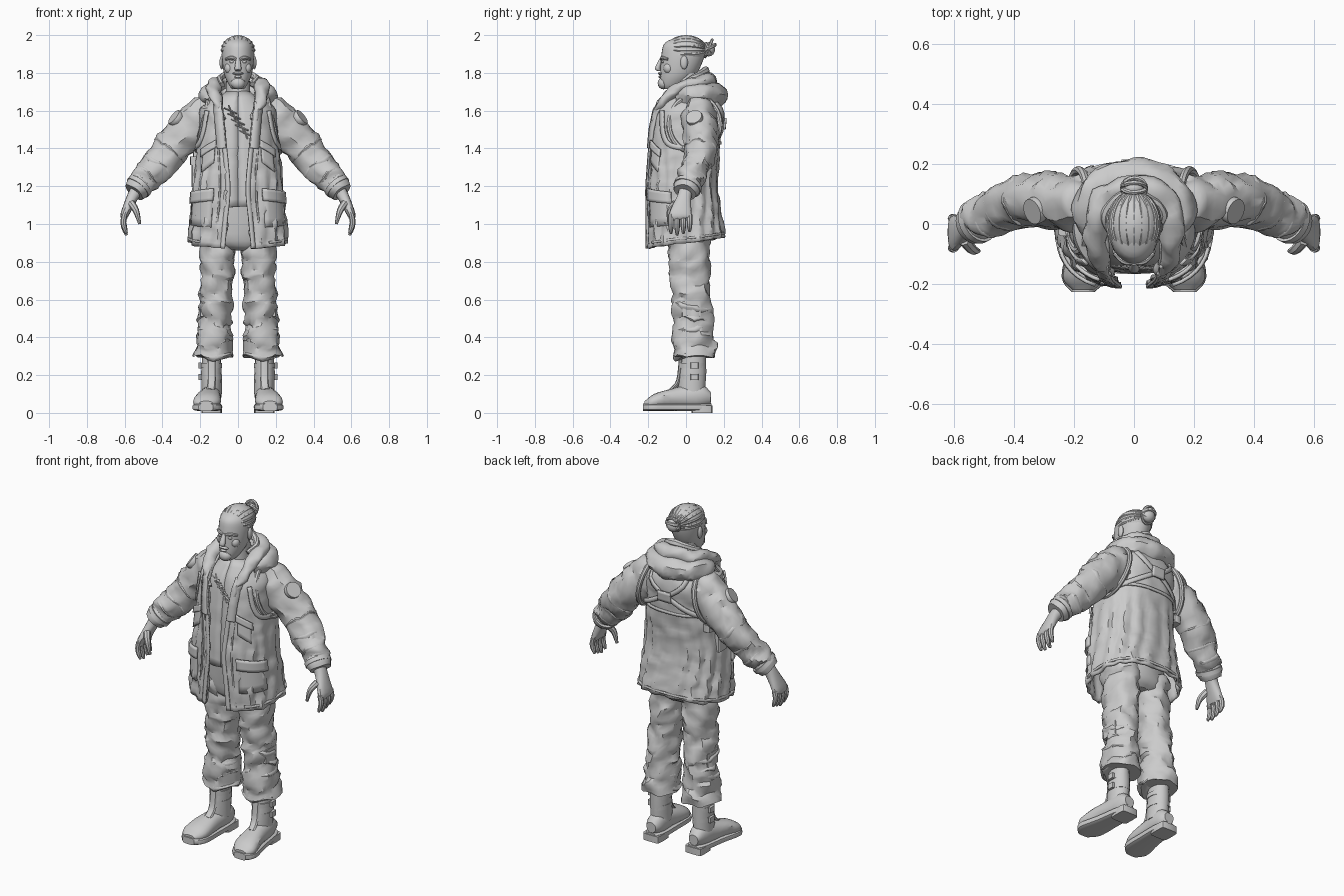
import bpy, bmesh, math
from math import sin, cos, pi
from mathutils import Vector, noise

cube = bpy.data.objects.get("Cube")
if cube:
    bpy.data.objects.remove(cube)

SHADE = (.6, .6, .6, 1)
grey = bpy.data.materials.new("plain_grey")
grey.use_nodes = True
grey.diffuse_color = SHADE
grey.node_tree.nodes["Principled BSDF"].inputs["Base Color"].default_value = SHADE

ACROSS, ALONG, UP = Vector((1, 0, 0)), Vector((0, 1, 0)), Vector((0, 0, 1))
SQUARE = .8   # exponent of the jacket's squarish cross-section


def make(name, points, faces, side=1, thickness=0, crease=0):
    """Mesh object from points; side=-1 mirrors it, crease adds cloth folds."""
    bm = bmesh.new()
    verts = []
    for point in points:
        place = Vector((point.x * 14, point.y * 14, point.z * 22))
        point = point + noise.noise_vector(place) * crease
        verts.append(bm.verts.new((point.x * side, point.y, point.z)))
    for face in faces:
        bm.faces.new([verts[index] for index in face])
    bmesh.ops.recalc_face_normals(bm, faces=bm.faces)
    mesh = bpy.data.meshes.new(name)
    bm.to_mesh(mesh)
    bm.free()
    mesh.shade_smooth()
    mesh.set_sharp_from_angle(angle=math.radians(35))
    mesh.materials.append(grey)
    thing = bpy.data.objects.new(name, mesh)
    bpy.context.collection.objects.link(thing)
    if thickness:
        solid = thing.modifiers.new("thickness", "SOLIDIFY")
        solid.thickness, solid.offset = thickness, 0


def smooth(rows, steps, closed=False):
    """Catmull-Rom curve through rows of equal length."""
    out, count = [], len(rows)

    def pick(index):
        return rows[index % count] if closed else rows[max(0, min(count - 1, index))]

    for i in range(count if closed else count - 1):
        for step in range(steps):
            t = step / steps
            out.append([b + t * (c - a + t * (2 * a - 5 * b + 4 * c - d + t * (3 * b - a - 3 * c + d))) / 2
                        for a, b, c, d in zip(pick(i - 1), pick(i), pick(i + 1), pick(i + 2))])
    return out if closed else out + [list(rows[-1])]


def power(value, exponent):
    return math.copysign(abs(value) ** exponent, value)


def loft(name, rows, side=1, sides=16, steps=4, flat=1, square=1, axis=None, ref=ALONG, closed=False, crease=0):
    """Skin of rings; a row is x, y, z, radius and, if not radius * flat, the radius along ref."""
    rows = smooth([row if len(row) > 4 else (*row, row[3] * flat) for row in rows], steps, closed)
    count, points = len(rows), []
    for i, (x, y, z, wide, deep) in enumerate(rows):
        before = rows[i - 1] if closed else rows[max(i - 1, 0)]
        after = rows[(i + 1) % count] if closed else rows[min(i + 1, count - 1)]
        tangent = axis or (Vector(after[:3]) - Vector(before[:3])).normalized()
        u = tangent.cross(ref).normalized()
        v = u.cross(tangent).normalized()
        for j in range(sides):
            turn = 2 * pi * j / sides
            points.append(Vector((x, y, z)) + u * power(cos(turn), square) * wide + v * power(sin(turn), square) * deep)
    faces = []
    for i in range(count if closed else count - 1):
        low, high = i * sides, (i + 1) % count * sides
        faces += [(low + j, low + (j + 1) % sides, high + (j + 1) % sides, high + j) for j in range(sides)]
    if not closed:
        faces += [range(sides), range(len(points) - sides, len(points))]
    make(name, points, faces, side, crease=crease)


def column(name, rows, **options):
    """Upright loft; a row is z, half width, front y, back y."""
    loft(name, [(0, (front + back) / 2, z, wide, (back - front) / 2) for z, wide, front, back in rows],
         axis=UP, sides=28, **options)


def band(name, centre, axis, radius, half, side=1, flat=1, crease=0, bulge=.85):
    """Short ring around a limb, slimmer at both ends."""
    axis = Vector(axis).normalized()
    rows = [(*(Vector(centre) + axis * half * end), radius * (bulge if end else 1)) for end in (-1, 0, 1)]
    loft(name, rows, side, sides=22, flat=flat, axis=axis, crease=crease)


def blob(name, centre, size, side=1, sides=12):
    x, y, z = centre
    turns = [pi * (i + .1) / 8 for i in range(9)]
    loft(name, [(x, y, z - size[2] * cos(t), size[0] * abs(sin(t)), size[1] * abs(sin(t))) for t in turns],
         side, sides=sides, steps=1, axis=UP)


def block(name, centre, half_sizes, side=1):
    """Box with slightly rounded upright corners."""
    x, y, z = centre
    wide, deep, high = half_sizes
    loft(name, [(x, y, z - high, wide, deep), (x, y, z + high, wide, deep)], side, steps=1, square=.3, axis=UP)


def sheet(name, surface, columns, rows, side=1, thickness=.01, crease=0):
    points = [surface(i / columns, j / rows) for j in range(rows + 1) for i in range(columns + 1)]
    step = columns + 1
    corners = [j * step + i for j in range(rows) for i in range(columns)]
    make(name, points, [(c, c + 1, c + step + 1, c + step) for c in corners], side, thickness, crease)


# Jacket body: z, half width, front y, back y
COAT = [(.9, .255, -.2, .2), (1.2, .23, -.2, .155), (1.5, .2, -.18, .18), (1.6, .2, -.16, .19), (1.7, .1, -.1, .14)]
HEM, COLLAR = COAT[0][0], COAT[-1][0]


def coat_row(z):
    z = max(HEM, min(COLLAR, z))
    for low, high in zip(COAT, COAT[1:]):
        if z <= high[0]:
            t = (z - low[0]) / (high[0] - low[0])
            return [a + (b - a) * t for a, b in zip(low, high)]


def coat(turn, z, lift=0):
    """Point on the jacket; turn is 0 at the front, pi at the back, positive to +x."""
    _, wide, front, back = coat_row(z)
    drop = -.1 * cos(turn) * max(0, 1.2 - z)
    return Vector(((wide + lift) * power(sin(turn), SQUARE),
                   (front + back) / 2 - ((back - front) / 2 + lift) * power(cos(turn), SQUARE), z + drop))


def opening(z):
    gap = .04 + .1 * abs(z - 1.2)
    return math.asin(min(1, gap / coat_row(z)[1]) ** (1 / SQUARE))


def jacket(u, v):
    z = HEM + (COLLAR - HEM) * v
    start = opening(z)
    turn = start + 2 * (pi - start) * u
    return coat(turn, z, .007 * sin(turn * 17 + 2 * sin(z * 9)) * max(0, min(1, 4.5 - 3 * z)))


def patch(name, turns, heights, lift, side=1, slant=0):
    """Raised panel lying on the jacket."""
    (left, right), (low, high) = turns, heights
    sheet(name, lambda u, v: coat(left + (right - left) * u, low + (high - low) * v + slant * (u - .5), lift),
          6, 4, side, thickness=.012)


def strap(name, path, width, side=1, lift=.014):
    """Ribbon lying on the jacket along a path of turn and z."""
    path = smooth(path, 6)
    last = len(path) - 1

    def surface(u, v):
        i = round(v * last)
        point = coat(*path[i], lift)
        along = coat(*path[min(i + 1, last)]) - coat(*path[max(i - 1, 0)])
        return point + along.cross(coat(*path[i], 2 * lift) - point).normalized() * width * (u - .5)

    sheet(name, surface, 2, last, side)


def edge_strip(name, shift, low, high, width, side, lift=.01):
    heights = [low + (high - low) * i / 5 for i in range(6)]
    strap(name, [(opening(z) + shift, z) for z in heights], width, side, lift)


sheet("jacket", jacket, 72, 34, thickness=.014, crease=.01)
sheet("shirt", lambda u, v: coat(2 * pi * u, 1.1 + .6 * v, -.04), 40, 16, crease=.006)
column("trouser_seat", [(.86, .1, -.06, .09), (.91, .19, -.11, .13), (1.1, .17, -.13, .13)], crease=.006)
for i in range(5):
    z = 1.6 - .03 * i
    for name, reach, fall in (("chest_print", .035, .015), ("chest_print_bar", .01, .03)):
        x = .02 * i - .04
        loft(name, [(x - reach, -.14, z + fall, .004), (x + reach, -.15, z - fall, .004)], sides=4, steps=1)


def arch(name, half, middle, **options):
    """Symmetric roll around the neck, from one half and the point at the back."""
    other = [(-x, *rest) for x, *rest in reversed(half)]
    loft(name, half + [middle] + other, steps=6, ref=UP, **options)


arch("collar", [(.08, -.16, 1.55, .02), (.11, -.13, 1.63, .028), (.13, -.05, 1.71, .038), (.1, .08, 1.75, .045)],
     (0, .11, 1.765, .05), flat=.8, crease=.016)
arch("hood", [(.12, -.04, 1.66, .04), (.15, .04, 1.68, .055), (.11, .12, 1.685, .06)], (0, .155, 1.685, .065),
     crease=.016)
arch("hood_rim", [(.08, -.02, 1.74, .016), (.09, .05, 1.78, .018)], (0, .1, 1.81, .02), sides=8, crease=.01)

# Head, hair and face
column("neck", [(1.6, .07, -.07, .09), (1.8, .06, -.06, .07)])
column("head", [(1.715, .03, -.12, -.04), (1.74, .05, -.135, 0), (1.8, .075, -.136, .06), (1.9, .085, -.13, .1),
                (1.96, .07, -.11, .085), (1.995, .01, -.03, .02)])
blob("hair", (0, 0, 1.92), (.089, .107, .08), sides=28)
for i in range(-6, 7):
    turn = pi * i / 10
    turns = [.6 + .4 * step for step in range(7)]
    loft("hair_lock", [(.086 * sin(turn) * sin(t), -.105 * cos(t), 1.92 + .073 * cos(turn) * sin(t), .007) for t in turns],
         sides=6, steps=2, ref=Vector((.1, .2, 1)) if abs(i) > 3 else ACROSS)
blob("bun", (0, .12, 1.925), (.04, .034, .038))
for tilt in range(4):
    turns = [pi * i / 4 for i in range(8)]
    loft("bun_twist", [(.04 * cos(t), .12 + .034 * sin(t) * cos(tilt), 1.93 + .045 * sin(t) * sin(tilt + .5), .008)
                       for t in turns], sides=6, steps=2, closed=True, ref=Vector((.3, .4, .8)))
loft("nose", [(0, -.13, 1.88, .009), (0, -.15, 1.825, .018), (0, -.14, 1.81, .012)], axis=UP, flat=.8)
blob("moustache", (0, -.135, 1.797), (.03, .014, .008))
blob("lower_lip", (0, -.137, 1.78), (.02, .01, .007))
blob("beard", (0, -.12, 1.745), (.038, .03, .032))

SLEEVE = [(.12, .06, 1.6, .08), (.2, .07, 1.55, .11), (.35, .08, 1.4, .1), (.48, .03, 1.25, .08), (.54, 0, 1.18, .06)]
FOOT = [(.14, .13, .08, .03, .03), (.14, .08, .09, .06, .05), (.15, -.05, .08, .055, .06),
        (.165, -.17, .06, .04, .07), (.17, -.22, .05, .015, .035)]
for side in (1, -1):
    loft("brow", [(.01, -.13, 1.872, .008), (.035, -.125, 1.88, .01), (.065, -.097, 1.872, .007)], side, sides=8)
    blob("eye", (.032, -.123, 1.858), (.014, .008, .007), side)
    blob("cheek", (.045, -.092, 1.825), (.027, .027, .03), side)
    blob("ear", (.086, -.01, 1.855), (.012, .02, .036), side)

    # Sleeve with folds, cuff and badge
    loft("sleeve", SLEEVE, side, sides=22, steps=7, flat=.85, crease=.02)
    arm = smooth(SLEEVE, 10)
    for i in (21, 26, 30, 34):
        slope = Vector(arm[i + 1][:3]) - Vector(arm[i][:3])
        band("sleeve_fold", arm[i][:3], slope, arm[i][3], .02, side, flat=.88, crease=.02)
    wrist = Vector(arm[-1][:3]) - Vector(arm[-5][:3])
    band("cuff", arm[-4][:3], wrist, .068, .035, side, flat=1.05, crease=.006)
    band("cuff_tab", arm[-5][:3], wrist, .072, .012, side, flat=1.05, bulge=1)
    band("sleeve_badge", (.33, .045, 1.56), (.75, -.3, .6), .046, .014, side, bulge=.95)

    # Hand
    loft("palm", [(.535, 0, 1.18, .034, .038), (.56, -.01, 1.14, .03, .038), (.6, -.03, 1.05, .022, .06),
                  (.6, -.03, 1.03, .014, .052)], side, square=.85)
    for i in range(4):
        y, length = .033 * i - .08, .1 - .01 * abs(i - 1)
        loft("finger", [(.6, y, 1.05, .015), (.607, y, 1.04 - length / 3, .015), (.6, y, 1.04 - length * .7, .013),
                        (.59, y, 1.04 - length, .007)], side, sides=8)
    loft("thumb", [(.565, -.055, 1.11, .02), (.54, -.085, 1.07, .017), (.52, -.09, 1, .008)], side, sides=8)

    # Harness, pockets, lapels and zip edges
    loop = [2 * pi * i / 12 for i in range(12)]
    loft("shoulder_loop", [(.185 - .035 * sin(t), .045 + .135 * cos(t), 1.53 + .15 * sin(t), .014) for t in loop],
         side, sides=8, closed=True, ref=ACROSS)
    strap("cross_strap", [(pi - .7, 1.65), (pi + .2, 1.5), (pi + .9, 1.43), (pi + 1.6, 1.4)], .026, side)
    strap("front_strap", [(.8, 1.6), (1.1, 1.44), (1.6, 1.4)], .026, side)
    patch("lower_pocket", (.5, 1.3), (1, 1.16), .008, side)
    patch("lower_pocket_flap", (.45, 1.35), (1.12, 1.18), .02, side, slant=-.02)
    patch("chest_pocket", (.5, .9), (1.3, 1.4), .01, side, slant=-.05)
    patch("chest_pocket_flap", (.45, .95), (1.38, 1.42), .018, side, slant=-.05)
    edge_strip("zip_edge", .03, HEM, 1.6, .024, side)
    edge_strip("placket_seam", .2, HEM, 1.5, .008, side, lift=.006)
    edge_strip("lapel", .1, 1.4, 1.64, .05, side, lift=.014)

    # Trouser leg with gathered folds
    steps = [i / 6 for i in range(7)]
    loft("trouser_leg", [(.1 + .03 * t, .01 + .035 * t, .96 - .66 * t, .098 - .012 * sin(pi * t)) for t in steps],
         side, sides=24, steps=5, flat=1.2, axis=UP, crease=.022)
    for i in range(5):
        z = .32 + .06 * i
        band("trouser_fold", (.125, .035, z), (.1 * sin(z * 70), .2 * cos(z * 90), 1), .098 - .002 * i, .02, side,
             flat=1.1, crease=.022)
    block("thigh_pocket", (.19, .03, .55), (.012, .05, .04), side)

    # Boot
    loft("boot_shaft", [(.14, .04, .33, .05), (.14, .03, .1, .054)], side, flat=1.35, axis=UP, crease=.006)
    loft("boot_foot", FOOT, side, axis=ALONG, ref=ACROSS, square=.9, crease=.004)
    loft("boot_sole", [(x, y * 1.03, .03, .02, wide * 1.1) for x, y, *_, wide in FOOT], side,
         axis=ALONG, ref=ACROSS, square=.5)
    block("boot_heel", (.14, .085, .02), (.054, .055, .02), side)
    for z in (.19, .25):
        band("boot_strap", (.14, .035, z), UP, .056, .013, side, flat=1.25, bulge=1)
        block("boot_buckle", (.2, .045, z), (.008, .02, .016), side)
    loft("boot_tongue", [(.145, -.08, .12, .022), (.14, -.04, .17, .024), (.14, -.025, .3, .024)], side, sides=8, flat=.5)

# Back details and the pouches on one side
patch("back_buckle", (pi - .12, pi + .12), (1.5, 1.56), .024)
strap("hem_band", [(.6 + .45 * i, HEM + .025) for i in range(12)], .012, lift=.008)
strap("back_yoke", [(pi + .4 * i, 1.43) for i in range(-3, 4)], .016, lift=.01)
for i in range(3):
    block("side_pouch", (-.215, .085, 1.47 - .055 * i), (.022, .03, .022))
block("holster", (-.225, 0, 1.27), (.022, .036, .075))
block("holster_flap", (-.227, 0, 1.335), (.026, .04, .022))
block("holster_handle", (-.225, .01, 1.37), (.012, .016, .02))
